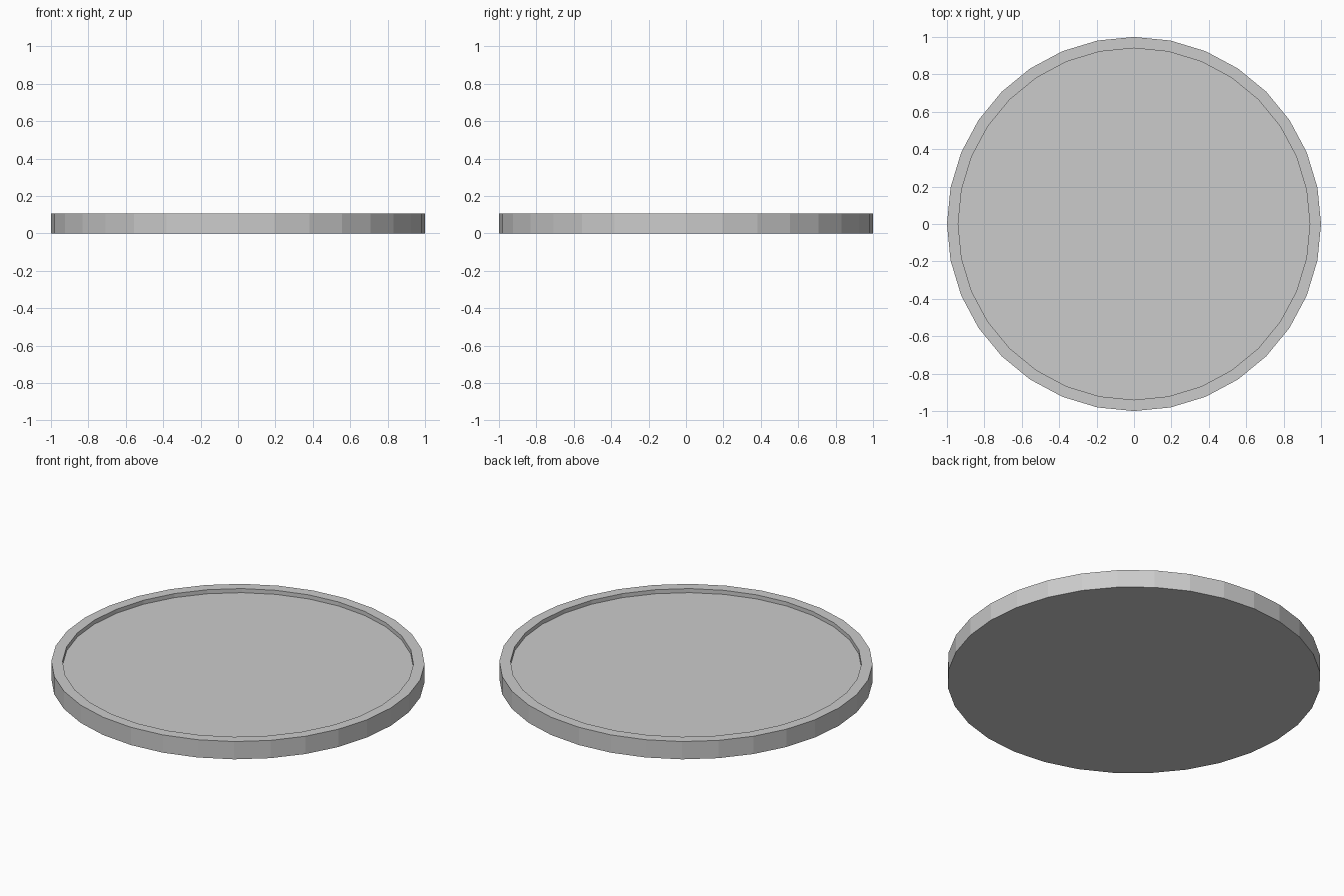
import bpy, bmesh

if "Cube" in bpy.data.objects:
    bpy.data.objects.remove(bpy.data.objects["Cube"])

SIDES = 32
RADIUS, INNER = 1.0, 0.94
HEIGHT, RECESS = 0.105, 0.024

bm = bmesh.new()

# Solid 32-sided disc standing on z = 0
bmesh.ops.create_cone(bm, cap_ends=True, segments=SIDES, radius1=RADIUS,
                      radius2=RADIUS, depth=HEIGHT)
bmesh.ops.translate(bm, verts=bm.verts, vec=(0, 0, HEIGHT / 2))

# Raised lip: inset the top cap, then extrude it down into a shallow recess
top = max(bm.faces, key=lambda f: f.calc_center_median().z)
bmesh.ops.inset_region(bm, faces=[top], thickness=0.03, use_even_offset=True)
for v in top.verts:
    scale = INNER / v.co.xy.length
    v.co.x *= scale
    v.co.y *= scale
floor = bmesh.ops.extrude_discrete_faces(bm, faces=[top])["faces"][0]
bmesh.ops.translate(bm, verts=floor.verts, vec=(0, 0, -RECESS))
bmesh.ops.recalc_face_normals(bm, faces=bm.faces)

mesh = bpy.data.meshes.new("round_base")
bm.to_mesh(mesh)
bm.free()
bpy.context.collection.objects.link(bpy.data.objects.new("round_base", mesh))
